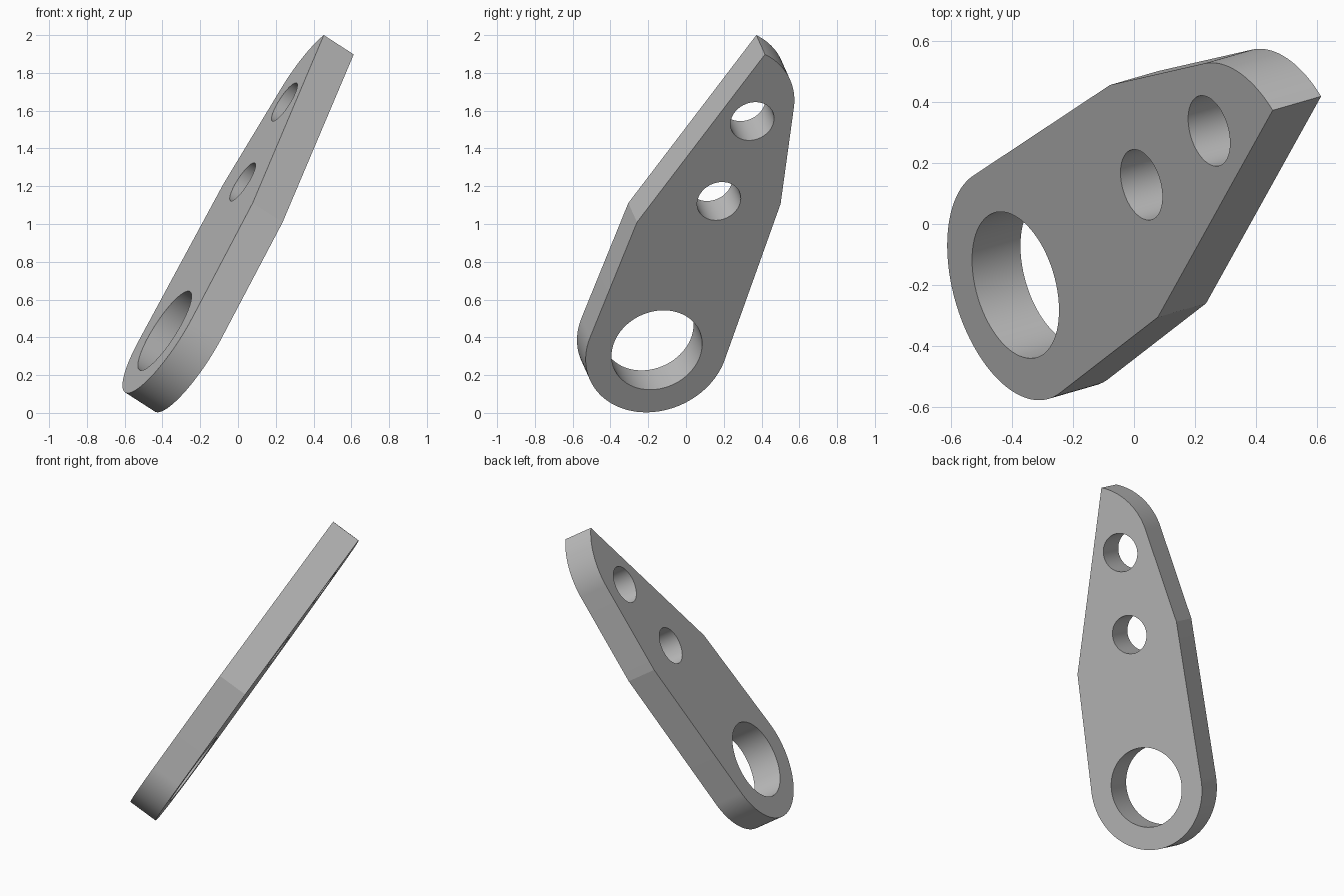
import bpy, bmesh
from math import radians, cos, sin, atan2, acos, hypot
from mathutils import Vector, Matrix

cube = bpy.data.objects.get("Cube")
if cube:
    bpy.data.objects.remove(cube, do_unlink=True)

THICKNESS = 0.194
END_RADIUS = 0.388


def arc(cx, cy, r, start, end, steps):
    """Points along an arc, both ends included."""
    angles = [start + (end - start) * i / steps for i in range(steps + 1)]
    return [(cx + r * cos(a), cy + r * sin(a)) for a in angles]


def tangent_angle(point, side):
    """Angle on the lower end's circle where the line to a point touches it."""
    return atan2(point[1], point[0]) + side * acos(END_RADIUS / hypot(*point))


# Plate outline: round lower end, flared shoulders, hooked round tip
right_shoulder = (0.728, -0.394)
left_shoulder = (1.005, 0.338)
lower_end = arc(0, 0, END_RADIUS, tangent_angle(left_shoulder, 1),
                tangent_angle(right_shoulder, -1) + radians(360), 64)
tip = arc(1.493, -0.18, 0.385, radians(14.8), radians(75.3), 24)
outline = lower_end + [right_shoulder] + tip + [left_shoulder]

# Large hole and two small holes along the axis
holes = [arc(x, 0, r, 0, radians(360), 72)[:-1]
         for x, r in ((0, 0.247), (0.948, 0.119), (1.457, 0.119))]

bm = bmesh.new()
edges = []
for loop in [outline] + holes:
    verts = [bm.verts.new((x, y, 0)) for x, y in loop]
    edges += [bm.edges.new((verts[i - 1], verts[i])) for i in range(len(verts))]
bmesh.ops.triangle_fill(bm, edges=edges, use_beauty=True, normal=(0, 0, 1))

# Thickness
result = bmesh.ops.extrude_face_region(bm, geom=bm.faces[:], use_keep_orig=True)
moved = [g for g in result["geom"] if isinstance(g, bmesh.types.BMVert)]
bmesh.ops.translate(bm, verts=moved, vec=(0, 0, -THICKNESS))
bmesh.ops.recalc_face_normals(bm, faces=bm.faces[:])

mesh = bpy.data.meshes.new("link_plate")
bm.to_mesh(mesh)
bm.free()
plate = bpy.data.objects.new("link_plate", mesh)
bpy.context.collection.objects.link(plate)

# Lean the plate: axis runs up its length, normal points out of the upper face
normal = Vector((-0.817, -0.236, 0.526)).normalized()
axis = Vector((0.433, 0.346, 0.8325))
axis = (axis - normal * axis.dot(normal)).normalized()
across = normal.cross(axis)
lean = Matrix((axis, across, normal)).transposed().to_4x4()
mesh.transform(Matrix.Translation((-0.388, -0.2, 0.435)) @ lean)

# Plain grey
grey = bpy.data.materials.new("plain_grey")
grey.use_nodes = True
colour = (0.5, 0.5, 0.5, 1)
grey.diffuse_color = colour
grey.node_tree.nodes["Principled BSDF"].inputs["Base Color"].default_value = colour
mesh.materials.append(grey)

bpy.ops.object.select_all(action="DESELECT")
plate.select_set(True)
bpy.context.view_layer.objects.active = plate
bpy.ops.object.shade_smooth_by_angle(angle=radians(9))
